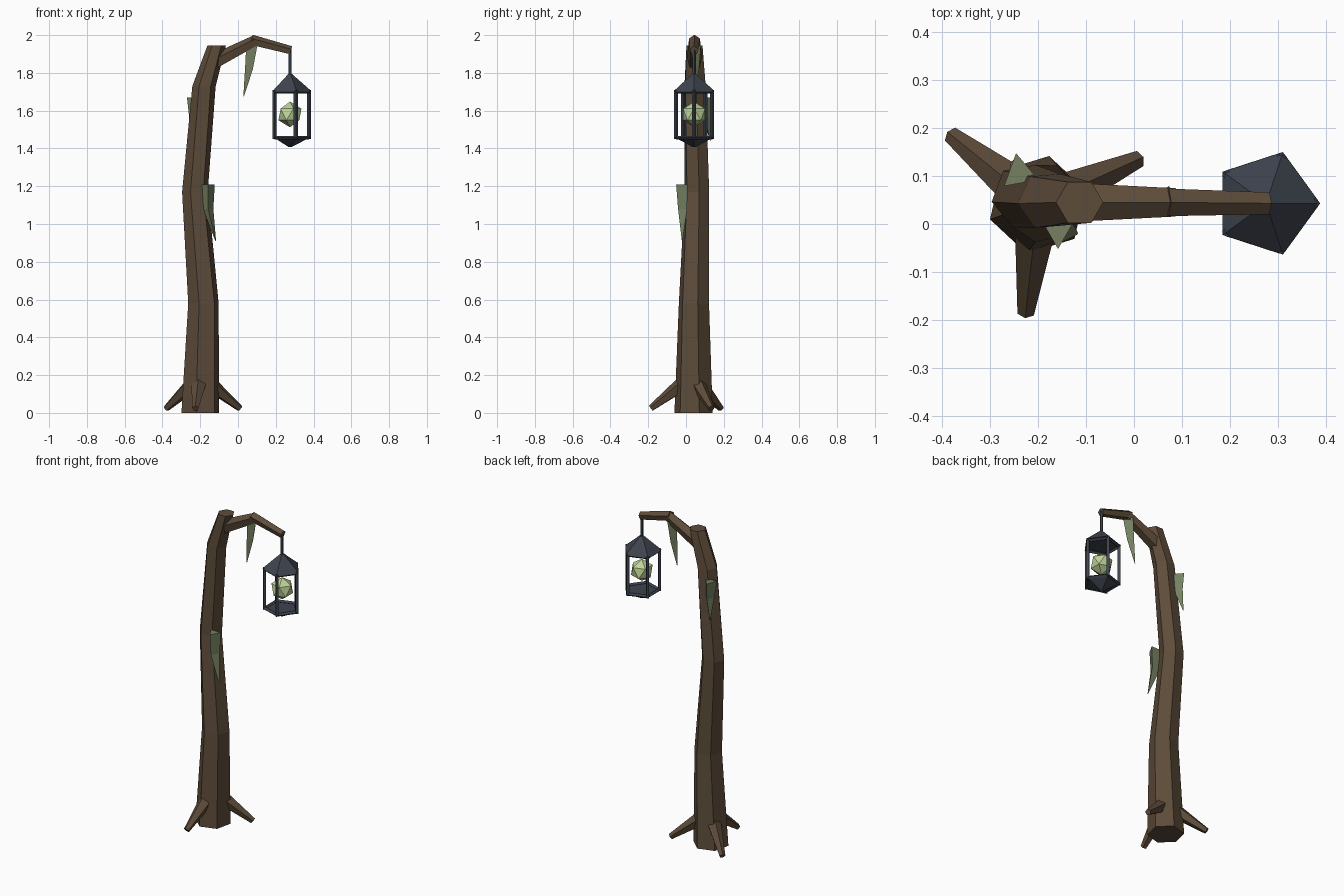
import bpy, bmesh, math
from mathutils import Vector

if "Cube" in bpy.data.objects:
    bpy.data.objects.remove(bpy.data.objects["Cube"])


def material(name, rgb):
    m = bpy.data.materials.new(name)
    m.diffuse_color = (*rgb, 1)
    m.use_nodes = True
    m.node_tree.nodes["Principled BSDF"].inputs["Base Color"].default_value = m.diffuse_color
    return m


BARK = material("bark", (0.11, 0.072, 0.042))
IRON = material("iron", (0.048, 0.056, 0.075))
MOSS = material("moss", (0.18, 0.22, 0.12))
GLOW = material("glow", (0.52, 0.65, 0.32))


def finish(name, bm, mat):
    bmesh.ops.recalc_face_normals(bm, faces=bm.faces)
    me = bpy.data.meshes.new(name)
    bm.to_mesh(me)
    bm.free()
    me.materials.append(mat)
    ob = bpy.data.objects.new(name, me)
    bpy.context.collection.objects.link(ob)
    return ob


def loft(name, sections, sides, mat):
    """Horizontal polygon rings (x, y, z, radius, turn in degrees) joined and capped."""
    bm = bmesh.new()
    rings = []
    for x, y, z, r, turn in sections:
        angles = [math.radians(turn) + math.tau * i / sides for i in range(sides)]
        rings.append([bm.verts.new((x + r * math.cos(a), y + r * math.sin(a), z)) for a in angles])
    for a, b in zip(rings, rings[1:]):
        for i in range(sides):
            j = (i + 1) % sides
            bm.faces.new((a[i], a[j], b[j], b[i]))
    bm.faces.new(rings[0])
    bm.faces.new(rings[-1])
    return finish(name, bm, mat)


def limb(name, start, end, r1, r2, sides, mat):
    """Tapered polygonal rod between two points."""
    a, b = Vector(start), Vector(end)
    bm = bmesh.new()
    bmesh.ops.create_cone(bm, cap_ends=True, segments=sides, radius1=r1, radius2=r2,
                          depth=(b - a).length)
    ob = finish(name, bm, mat)
    ob.location = (a + b) / 2
    ob.rotation_mode = 'QUATERNION'
    ob.rotation_quaternion = (b - a).to_track_quat('Z', 'Y')
    return ob


# Bent trunk
loft("trunk", [(-0.20, 0.04, 0, 0.104, 17), (-0.183, 0.042, 0.58, 0.083, 14),
               (-0.228, 0.058, 1.17, 0.069, 10), (-0.18, 0.048, 1.73, 0.062, 5),
               (-0.113, 0.045, 1.945, 0.049, 0)], 6, BARK)

# Roots
for i, tip in enumerate([(-0.38, 0.185), (0.01, 0.135), (-0.225, -0.185)]):
    out = Vector((tip[0] + 0.2, tip[1] - 0.04, 0)).normalized()
    start = Vector((-0.2, 0.04, 0.15)) + out * 0.06
    limb(f"root_{i + 1}", start, (*tip, 0.024), 0.042, 0.018, 5, BARK)

# Arm
limb("arm_inner", (-0.13, 0.045, 1.855), (0.09, 0.045, 1.968), 0.043, 0.031, 5, BARK)
limb("arm_outer", (0.07, 0.045, 1.973), (0.28, 0.043, 1.918), 0.030, 0.024, 5, BARK)

# Lantern
CX, CY = 0.275, 0.043
limb("hanger", (CX, CY, 1.925), (CX, CY, 1.77), 0.009, 0.009, 5, IRON)
loft("lantern_roof", [(CX, CY, 1.705, 0.112, 0), (CX, CY, 1.793, 0.012, 0)], 5, IRON)
loft("lantern_base", [(CX, CY, 1.408, 0.01, 0), (CX, CY, 1.455, 0.1, 0)], 5, IRON)


def corner(i, z):
    a = math.tau * i / 5
    return (CX + 0.1 * math.cos(a), CY + 0.1 * math.sin(a), z)


for i in range(5):
    limb(f"lantern_post_{i + 1}", corner(i, 1.45), corner(i, 1.71), 0.011, 0.011, 4, IRON)
    for label, z in (("lower", 1.457), ("upper", 1.70)):
        limb(f"lantern_{label}_rail_{i + 1}", corner(i, z), corner(i + 1, z), 0.010, 0.010, 4, IRON)

# Glowing core
bm = bmesh.new()
bmesh.ops.create_icosphere(bm, subdivisions=1, radius=0.068)
finish("glow_core", bm, GLOW).location = (CX, CY, 1.58)

# Hanging moss
loft("moss_arm", [(0.073, 0.045, 1.945, 0.034, 90), (0.058, 0.045, 1.82, 0.024, 90),
                  (0.03, 0.045, 1.675, 0.002, 90)], 3, MOSS)
loft("moss_trunk_front", [(-0.158, -0.012, 1.21, 0.04, 270), (-0.158, -0.01, 1.08, 0.032, 270),
                          (-0.118, -0.02, 0.91, 0.002, 270)], 3, MOSS)
loft("moss_trunk_back", [(-0.238, 0.106, 1.67, 0.042, 100), (-0.236, 0.11, 1.57, 0.03, 100),
                         (-0.255, 0.128, 1.44, 0.002, 100)], 3, MOSS)
